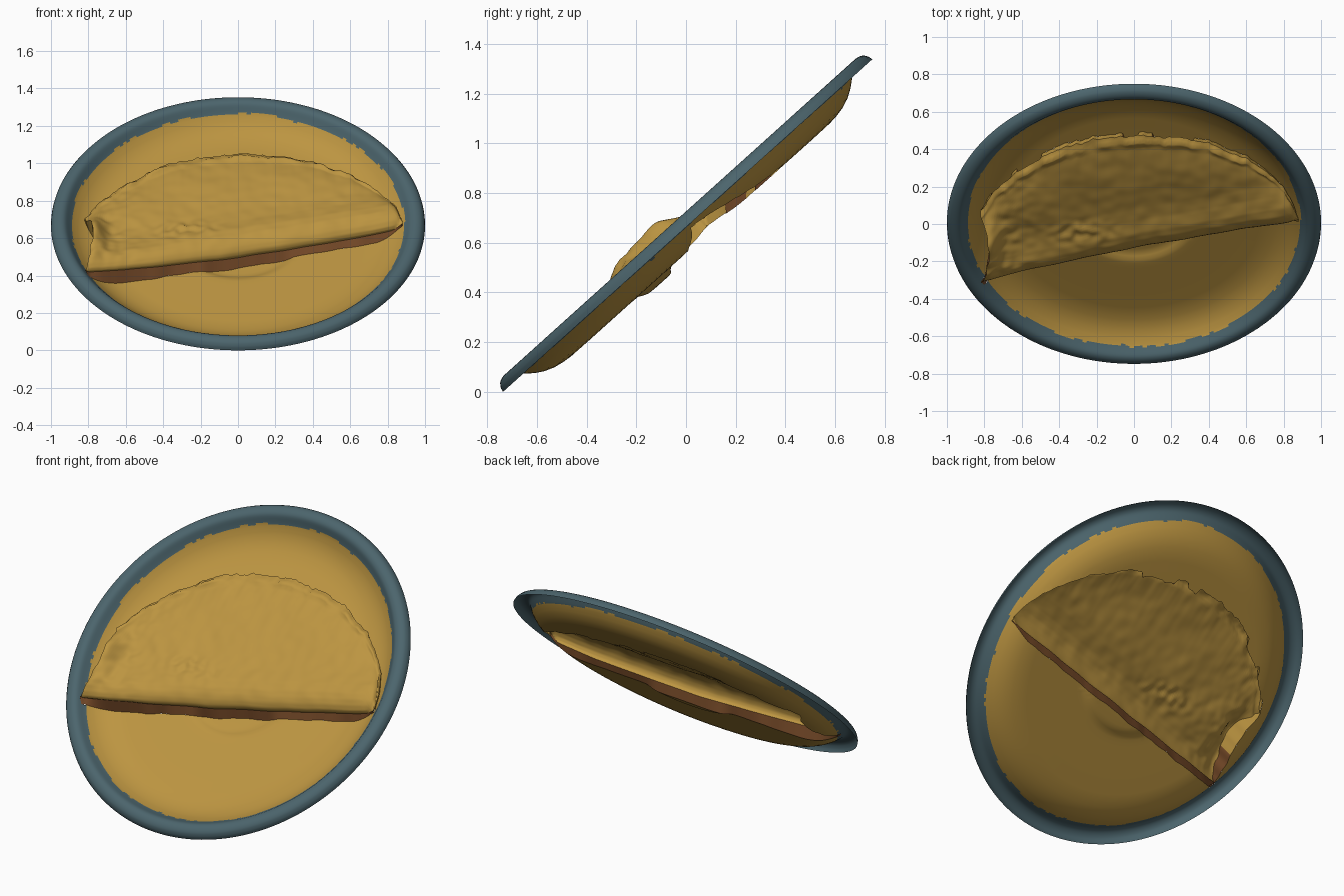
import bpy, bmesh, math
from mathutils import Vector, noise

if "Cube" in bpy.data.objects:
    bpy.data.objects.remove(bpy.data.objects["Cube"])

TILT = math.atan2(0.669, 0.743)
C, S = math.cos(TILT), math.sin(TILT)
LIFT = 0.678


def place(u, v, n):
    """Plate coordinates (across, up the slope, off the plate) to world."""
    return Vector((u, C * v - S * n, LIFT + S * v + C * n))


def interp(pts, x):
    if x <= pts[0][0]:
        return pts[0][1]
    for (a, p), (b, q) in zip(pts, pts[1:]):
        if x <= b:
            return p + (q - p) * (x - a) / (b - a)
    return pts[-1][1]


def nz(x, y, k, seed=0.0):
    return noise.noise(Vector((x * k, y * k, seed)))


def material(name, rgb):
    m = bpy.data.materials.new(name)
    m.diffuse_color = (*rgb, 1)
    m.use_nodes = True
    m.node_tree.nodes["Principled BSDF"].inputs["Base Color"].default_value = m.diffuse_color
    return m


gold = material("golden yellow", (0.505, 0.300, 0.053))
blue = material("slate blue", (0.072, 0.130, 0.152))
brown = material("toasted brown", (0.185, 0.070, 0.022))


def finish(bm, name, mats):
    me = bpy.data.meshes.new(name)
    bm.to_mesh(me)
    bm.free()
    for m in mats:
        me.materials.append(m)
    for p in me.polygons:
        p.use_smooth = True
    ob = bpy.data.objects.new(name, me)
    bpy.context.collection.objects.link(ob)
    return ob


# Plate cross-section: radius, height off the plate plane
PROFILE = [(0, -.110), (.26, -.110), (.30, -.108), (.32, -.100), (.34, -.090), (.37, -.088),
           (.6, -.088), (.70, -.087), (.74, -.083), (.78, -.075), (.82, -.060), (.85, -.042),
           (.87, -.027), (.89, -.010), (.905, .008), (.92, .026), (.93, .033), (.945, .037),
           (.96, .036), (.975, .031), (.987, .022), (.996, .007), (1.0, -.010)]


def floor(u, v):
    return interp(PROFILE, math.hypot(u, v))


# Folded omelette outline: straight fold below, arc above
ARC = [(-.82, .07), (-.79, .13), (-.72, .24), (-.6, .355), (-.4, .51), (-.2, .575), (0, .60),
       (.25, .585), (.45, .52), (.6, .43), (.7, .35), (.8, .235), (.86, .11), (.88, .04)]
# Curl of the fold in cross-section: step along the sheet, overhang and height
CURL_V = [(0, 0), (.015, -.012), (.03, -.016), (.05, -.010), (.07, 0), (.09, 0)]
CURL_N = [(0, -.065), (.015, -.048), (.03, -.028), (.05, -.006), (.07, .009), (.10, .019),
          (.14, .020), (.22, .006), (.30, .001)]
# The fold edge stands higher off the plate at the left end
FOLD_LIFT = [(-.82, .070), (-.6, .040), (-.3, .018), (0, .0), (.6, .004), (.88, .025)]
COLS, ROWS = 150, 64


def fold(u):
    return -.392 + .235 * (u + .82) + .005 * nz(u, 0, 6)


def surface(i, j):
    s, q = i / COLS, (j / ROWS) ** 1.45
    u = -.82 + 1.70 * s
    lo = fold(u)
    hi = max(interp(ARC, u) + .016 * nz(u, 0, 9, 3) + .012 * nz(u, 0, 34, 5), lo + .012)
    w = hi - lo
    d = w * q
    v = lo + d + interp(CURL_V, d) * min(1, w / .2) - min(d, .07) * .45 * max(0, 1 - d / .14)
    u += .045 * math.sin(math.pi * q) * (1 - s) ** 8 + .012 * nz(0, v, 14, 2) * (1 - s) ** 10
    # rounded roll at the fold, flat middle, thin drooping arc edge
    k = min(d / .075, 1)
    n = interp(CURL_N, d) - k * (.006 * q + .036 * q ** 5)
    n += interp(FOLD_LIFT, u) * max(.15, 1 - d / .16) * (1 - q)
    n += .010 * math.exp(-((q - .95) / .025) ** 2) * (1 + 2 * nz(u, v, 10))
    # raised flap at the left end
    reach = .19 if v < -.10 else .13
    n += .09 * k * math.exp(-((u + .775) / .06) ** 2 - ((v + .10) / reach) ** 2)
    # wrinkles, rougher near the torn patch
    patch = math.exp(-((u + .28) / .16) ** 2 - ((v + .05) / .07) ** 2)
    left = math.exp(-((u + .7) / .15) ** 2)
    n += k * (.007 * nz(u, v, 4, 1) + .004 * nz(u, v, 14, 4))
    n += k * (.022 * patch + .010 * left) * nz(u, v, 20, 7)
    return u, v, max(n, floor(u, v) + .014)


grid = [[surface(i, j) for j in range(ROWS + 1)] for i in range(COLS + 1)]

# Omelette: an open sheet, visible from both sides
bm = bmesh.new()
vs = [[bm.verts.new(place(*p)) for p in col] for col in grid]
for i in range(COLS):
    for j in range(ROWS):
        bm.faces.new((vs[i][j], vs[i + 1][j], vs[i + 1][j + 1], vs[i][j + 1]))
finish(bm, "omelette", [gold])

# Loop around the omelette and the line where it meets the plate
loop, base, toasted = [], [], []
PATCHES = [(-.76, -.66), (-.62, -.50), (-.05, .02), (.10, .32)]


def edge_point(i, j, du, dv, is_brown):
    u, v, n = grid[i][j]
    loop.append((u, v, n))
    base.append((u + du, v + dv))
    toasted.append(is_brown)


for i in range(COLS + 1):
    u = grid[i][0][0]
    out = .034 * min(1, (COLS - i) / 12) + .008 * nz(u, 0, 12, 8)
    edge_point(i, 0, .02 * (i < 2), -max(out, .004), True)
for j in range(1, ROWS):
    edge_point(COLS, j, -.01, 0, False)
for i in range(COLS, -1, -1):
    u, v, n = grid[i][ROWS]
    room = v - grid[i][0][1]
    patch = any(a < u < b for a, b in PATCHES)
    edge_point(i, ROWS, .015 * (i == 0), -min(.05 if patch else .02, room * .4), patch)
for j in range(ROWS - 1, 0, -1):
    edge_point(0, j, .015, 0, grid[0][j][1] < -.2)

# Edge strip between omelette and plate: brown along the fold, patchy on the arc
bm = bmesh.new()
top = [bm.verts.new(place(*p)) for p in loop]
low = [bm.verts.new(place(u, v, floor(u, v))) for u, v in base]
for k in range(len(top)):
    m = (k + 1) % len(top)
    f = bm.faces.new((low[k], low[m], top[m], top[k]))
    f.material_index = int(toasted[k])
finish(bm, "omelette_browned_edge", [gold, brown])


def segments():
    return zip(base, base[1:] + base[:1])


def inside(x, y):
    hit = False
    for (ax, ay), (bx, by) in segments():
        if (ay > y) != (by > y) and x < ax + (y - ay) * (bx - ax) / (by - ay):
            hit = not hit
    return hit


def nearest(x, y):
    best = None
    for (ax, ay), (bx, by) in segments():
        dx, dy = bx - ax, by - ay
        t = max(0, min(1, ((x - ax) * dx + (y - ay) * dy) / (dx * dx + dy * dy + 1e-12)))
        px, py = ax + t * dx, ay + t * dy
        e = (px - x) ** 2 + (py - y) ** 2
        if best is None or e < best[0]:
            best = (e, px, py)
    return best[1], best[2]


# Plate: one thin surface, open where the omelette covers it
SEGS = 240
radii = [.02 * k for k in range(1, 43)] + [.85 + .0075 * k for k in range(20)] + [.996, 1.0]
bm = bmesh.new()
rings = [[bm.verts.new((r * math.cos(2 * math.pi * k / SEGS), r * math.sin(2 * math.pi * k / SEGS), 0))
          for k in range(SEGS)] for r in radii]
hub = bm.verts.new((0, 0, 0))
for k in range(SEGS):
    m = (k + 1) % SEGS
    bm.faces.new((hub, rings[0][k], rings[0][m]))
    for a, b in zip(rings, rings[1:]):
        bm.faces.new((a[k], b[k], b[m], a[m]))
covered = []
for f in bm.faces:
    c = f.calc_center_median()
    r = c.length
    # ragged colour border between well and rim
    ang = c.normalized()
    f.material_index = int(r > .889 + .010 * nz(ang.x, ang.y, 5) + .006 * nz(ang.x, ang.y, 25))
    if r < .9 and inside(c.x, c.y):
        covered.append(f)
bmesh.ops.delete(bm, geom=covered, context='FACES')
for v in bm.verts:
    if v.is_boundary and v.co.length < .95:
        v.co.x, v.co.y = nearest(v.co.x, v.co.y)
for v in bm.verts:
    v.co = place(v.co.x, v.co.y, floor(v.co.x, v.co.y))
finish(bm, "plate", [gold, blue])

# Rest everything on the ground
low_z = min(v.co.z for v in bpy.data.objects["plate"].data.vertices)
for ob in bpy.data.objects:
    for v in ob.data.vertices:
        v.co.z -= low_z
